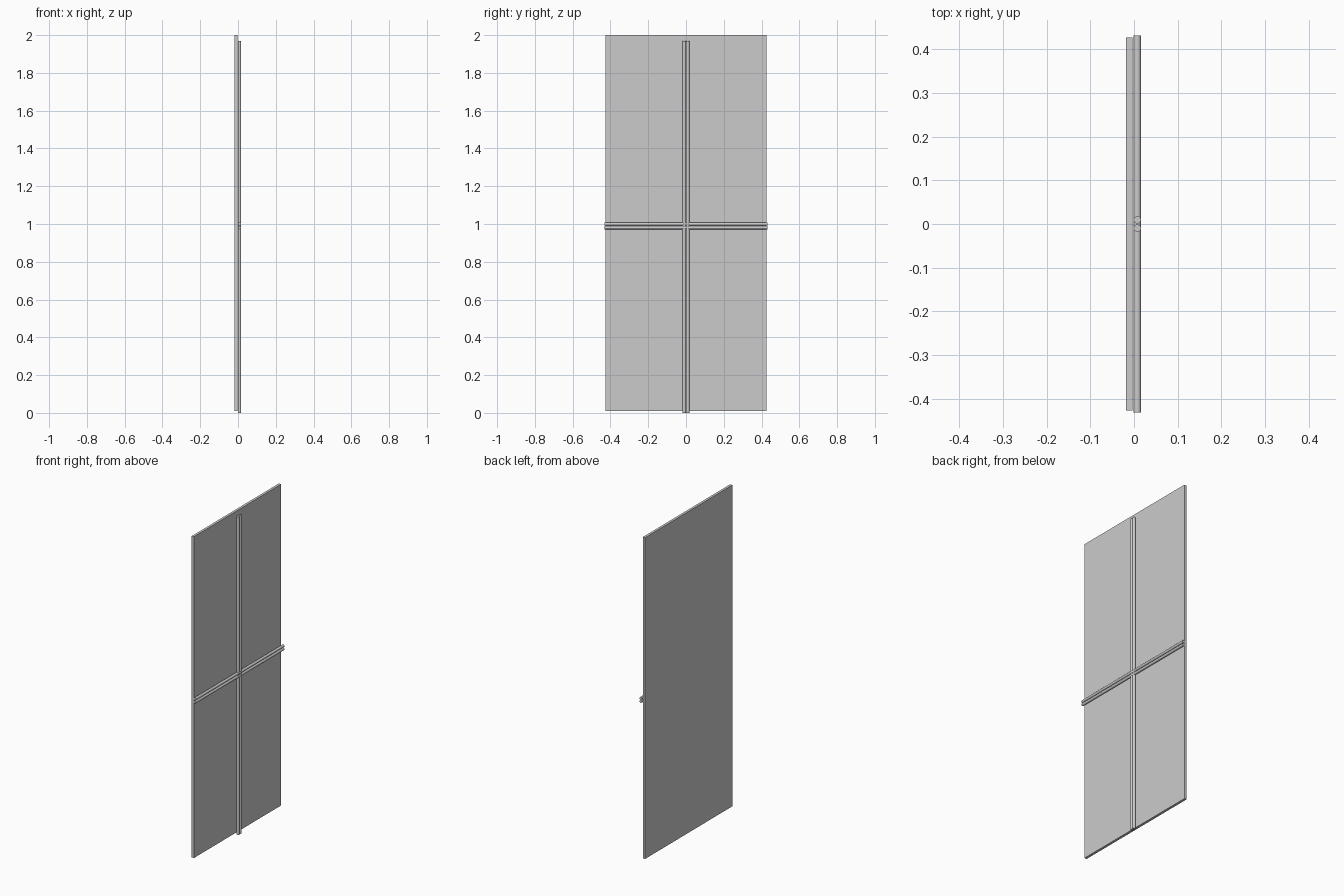
import bpy
from math import pi

if "Cube" in bpy.data.objects:
    bpy.data.objects.remove(bpy.data.objects["Cube"])

R = 0.0085          # rod radius
ROD_X = 0.0075      # rods sit just in front of the panel


def box(name, lo, hi):
    bpy.ops.mesh.primitive_cube_add(size=1, location=[(a + b) / 2 for a, b in zip(lo, hi)])
    ob = bpy.context.object
    ob.name = name
    ob.scale = [b - a for a, b in zip(lo, hi)]
    bpy.ops.object.transform_apply(location=False, rotation=False, scale=True)


def rod(name, loc, length, rot=(0, 0, 0)):
    bpy.ops.mesh.primitive_cylinder_add(vertices=24, radius=R, depth=length,
                                        location=loc, rotation=rot)
    bpy.context.object.name = name
    bpy.ops.object.shade_smooth_by_angle()


# Flat panel
box("panel", (-0.0185, -0.427, 0.01), (-0.003, 0.427, 2.0))

# Pairs of parallel rods forming a cross
for side, offset in (("a", -0.0095), ("b", 0.0095)):
    rod("vertical_rod_" + side, (ROD_X, offset, 0.985), 1.97)
    rod("horizontal_rod_" + side, (ROD_X, 0, 0.99 + offset), 0.864, (pi / 2, 0, 0))
